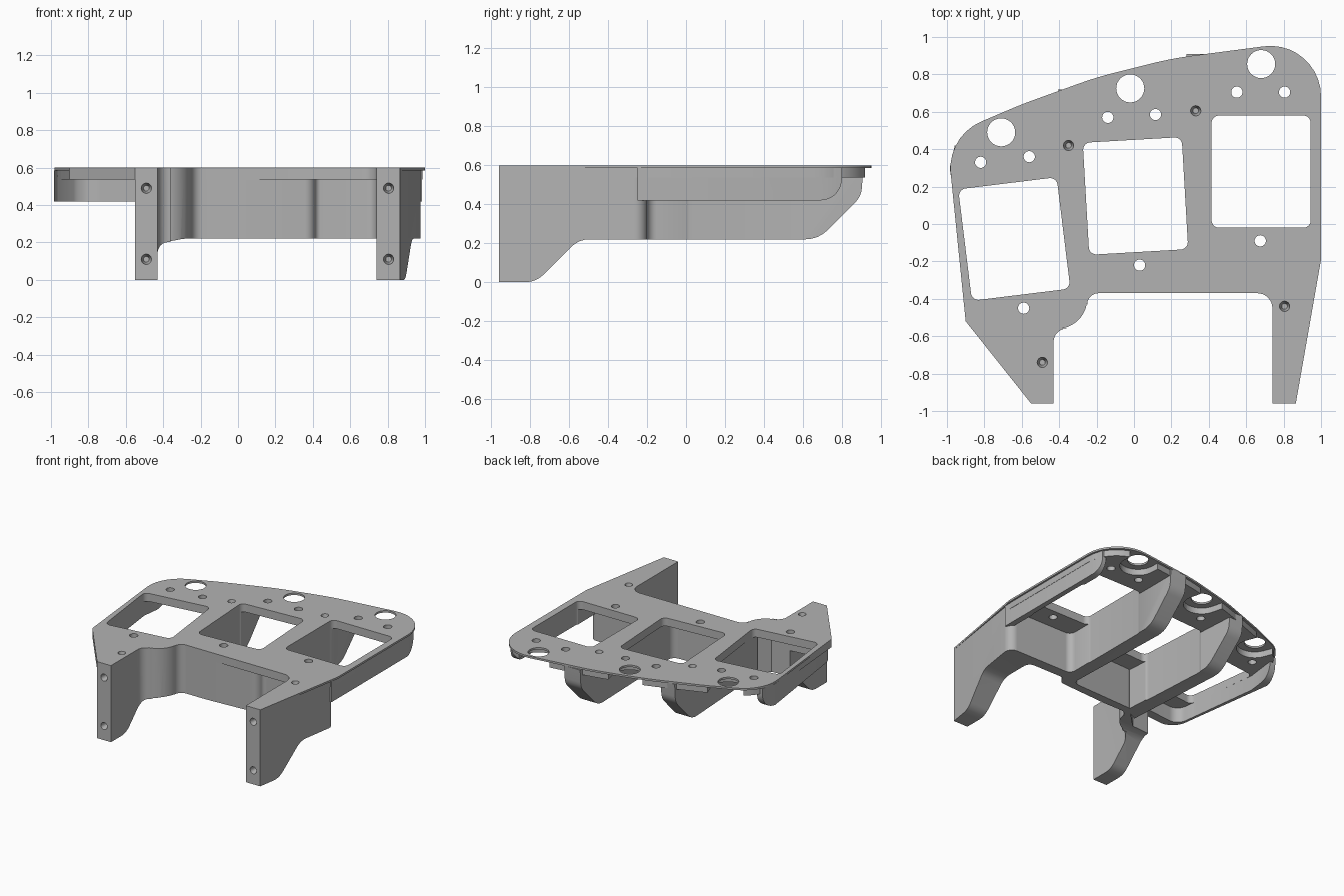
import bpy, bmesh, math
from mathutils import Vector, Matrix

cube = bpy.data.objects.get("Cube")
if cube:
    bpy.data.objects.remove(cube, do_unlink=True)

grey = bpy.data.materials.new("mid grey")
grey.use_nodes = True
grey.diffuse_color = (0.45, 0.45, 0.45, 1)
grey.node_tree.nodes["Principled BSDF"].inputs["Base Color"].default_value = grey.diffuse_color

TOP, SKIN, UNDER = 0.6, 0.585, 0.537


def fillet(corners):
    """Round each corner (x, y, radius) of a closed outline."""
    out, count = [], len(corners)
    for i, corner in enumerate(corners):
        p = Vector(corner[:2])
        radius = corner[2] if len(corner) > 2 else 0
        if not radius:
            out.append(p)
            continue
        a = (Vector(corners[i - 1][:2]) - p).normalized()
        b = (Vector(corners[(i + 1) % count][:2]) - p).normalized()
        half = a.angle(b) / 2
        centre = p + (a + b).normalized() * radius / math.sin(half)
        start = p + a * radius / math.tan(half) - centre
        turn = math.pi - 2 * half
        if a.x * b.y - a.y * b.x > 0:
            turn = -turn
        steps = max(4, int(abs(turn) / 0.16))
        for k in range(steps + 1):
            out.append(centre + Matrix.Rotation(turn * k / steps, 2) @ start)
    return out


def add_prism(bm, outline, low, high, axis="z"):
    """Extrude an outline along z, or a (y, z) outline along x."""
    place = (lambda p, h: (p.x, p.y, h)) if axis == "z" else (lambda p, h: (h, p.x, p.y))
    lower = [bm.verts.new(place(p, low)) for p in outline]
    upper = [bm.verts.new(place(p, high)) for p in outline]
    bm.faces.new(lower)
    bm.faces.new(upper)
    for i in range(len(outline)):
        bm.faces.new((lower[i - 1], lower[i], upper[i], upper[i - 1]))


def finish(bm, name):
    bmesh.ops.recalc_face_normals(bm, faces=bm.faces)
    mesh = bpy.data.meshes.new(name)
    bm.to_mesh(mesh)
    bm.free()
    mesh.materials.append(grey)
    obj = bpy.data.objects.new(name, mesh)
    bpy.context.collection.objects.link(obj)
    return obj


def prism(name, outline, low, high, axis="z"):
    bm = bmesh.new()
    add_prism(bm, outline, low, high, axis)
    return finish(bm, name)


def boolean(obj, cutter, operation="DIFFERENCE"):
    mod = obj.modifiers.new("cut", "BOOLEAN")
    mod.operation, mod.object, mod.solver = operation, cutter, "EXACT"
    graph = bpy.context.evaluated_depsgraph_get()
    mesh = bpy.data.meshes.new_from_object(obj.evaluated_get(graph))
    obj.modifiers.clear()
    obj.data = mesh


def turned(outline, centre, degrees):
    spin = Matrix.Rotation(math.radians(degrees), 2)
    return [spin @ p + Vector(centre) for p in outline]


# Plate: thin top skin over a slightly inset thicker layer
outline = fillet([
    (-.55, -.96), (-.43, -.96), (-.43, -.56, .07), (-.25, -.56, .16), (-.25, -.37, .06),
    (.74, -.37, .08), (.74, -.96), (.865, -.96), (1, -.19), (1, .99, .27),
    (.2, .885, 2), (-.2, .785, 2), (-.6, .64, 2), (-1, .47, .27), (-.9, -.52)])
inset = [Vector((p.x * .987, p.y * .98)) if p.y > -.2 else p for p in outline]
top_skin = prism("top_skin", outline, SKIN, TOP)
plate_body = prism("plate_body", inset, UNDER, SKIN)


# Side profiles shared by the walls
def deep_profile(back):
    return fillet([(-1.1, 0), (-.77, 0, .13), (-.55, .22, .13), (back - .23, .22, .16),
                   (back - .01, .44, .12), (back, .59), (-1.1, .59)])


def shallow_profile(back):
    return fillet([(-1.1, .42), (back, .42, .11), (back, .59), (-1.1, .59)])


def wall(name, plan, profile):
    obj = prism(name, fillet(plan), -.1, SKIN)
    shape = prism("profile_cutter", profile, -2, 2, "x")
    boolean(obj, shape, "INTERSECT")
    bpy.data.objects.remove(shape, do_unlink=True)
    return obj


# Legs, front wall and the left fin in one winding wall
leg_wall = wall("leg_wall", [
    (-.55, -.96), (-.43, -.96), (-.43, -.56, .07), (-.25, -.56, .16), (-.25, -.37, .06),
    (-.02, -.37), (.4, -.345, .06), (.42, -.28, .03), (.74, -.28, .05), (.74, -.96),
    (.865, -.96), (.985, -.2, .06), (.42, -.2, .05), (.42, .95), (.28, .95),
    (.32, -.29, .05), (-.22, -.31, .05), (-.33, -.42, .06), (-.4, -.49), (-.55, -.5)],
    deep_profile(.91))

# Fin between the middle and right openings
middle_fin = wall("middle_fin", [
    (-.22, -.34), (-.29, .8), (-.41, .8), (-.34, -.4)], deep_profile(.72))

# Shallow outer walls
left_side_wall = wall("left_side_wall", [
    (.94, -.25), (.985, -.25), (.985, .7), (.95, .85), (.93, .85)], shallow_profile(.8))
right_side_wall = wall("right_side_wall", [
    (-.5, -.57), (-.86, -.605, .13), (-.985, .3), (-.94, .5), (-.9, .5), (-.94, .18),
    (-.85, -.535, .08), (-.5, -.5)], shallow_profile(.42))

# Openings and through holes
bm = bmesh.new()
w, h, r = .265, .3, .04
window = fillet([(-w, -h, r), (w, -h, r), (w, h, r), (-w, h, r)])
for centre, angle in [((-.64, -.08), 7), ((.008, .15), 3.3), ((.68, .28), 0)]:
    add_prism(bm, turned(window, centre, angle), -.2, 1)


def drill(x, y, z, bottom, top, depth, turn=Matrix()):
    bmesh.ops.create_cone(bm, cap_ends=True, segments=32, radius1=bottom, radius2=top,
                          depth=depth, matrix=Matrix.Translation((x, y, z)) @ turn)


large = [(-.71, .49, 21), (-.02, .725, 14), (.68, .855, 4)]
for x, y, angle in large:
    drill(x, y, TOP, .075, .075, .5)
for x, y in [(-.82, .33), (-.56, .36), (-.14, .57), (.115, .585), (.55, .705),
             (.805, .705), (-.59, -.45), (.03, -.22), (.675, -.09)]:
    drill(x, y, TOP, .03, .03, .5)

# Blind screw holes from above and in the leg fronts
for x, y in [(-.35, .42), (.33, .605), (.805, -.44), (-.49, -.74)]:
    drill(x, y, TOP, .015, .04, .12)
for x in (-.49, .805):
    for z in (.11, .49):
        drill(x, -.96, z, .015, .04, .12, Matrix.Rotation(math.pi / 2, 4, "X"))
holes = finish(bm, "hole_cutter")

# Pockets beneath the large holes, open to the back edge
bm = bmesh.new()
q = .13
pocket = fillet([(-q, -q, .129), (q, -q, .129), (q, .4), (-q, .4)])
for x, y, angle in large:
    add_prism(bm, turned(pocket, (x, y), angle), .4, SKIN + .001)
pockets = finish(bm, "pocket_cutter")

parts = [top_skin, plate_body, leg_wall, middle_fin, left_side_wall, right_side_wall]
boolean(plate_body, pockets)
for part in parts:
    boolean(part, holes)
for cutter in (holes, pockets):
    bpy.data.objects.remove(cutter, do_unlink=True)

# Smooth the rounded faces and keep the edges sharp
bpy.ops.object.select_all(action="DESELECT")
for part in parts:
    part.select_set(True)
bpy.context.view_layer.objects.active = top_skin
bpy.ops.object.shade_smooth_by_angle(angle=math.radians(30))
